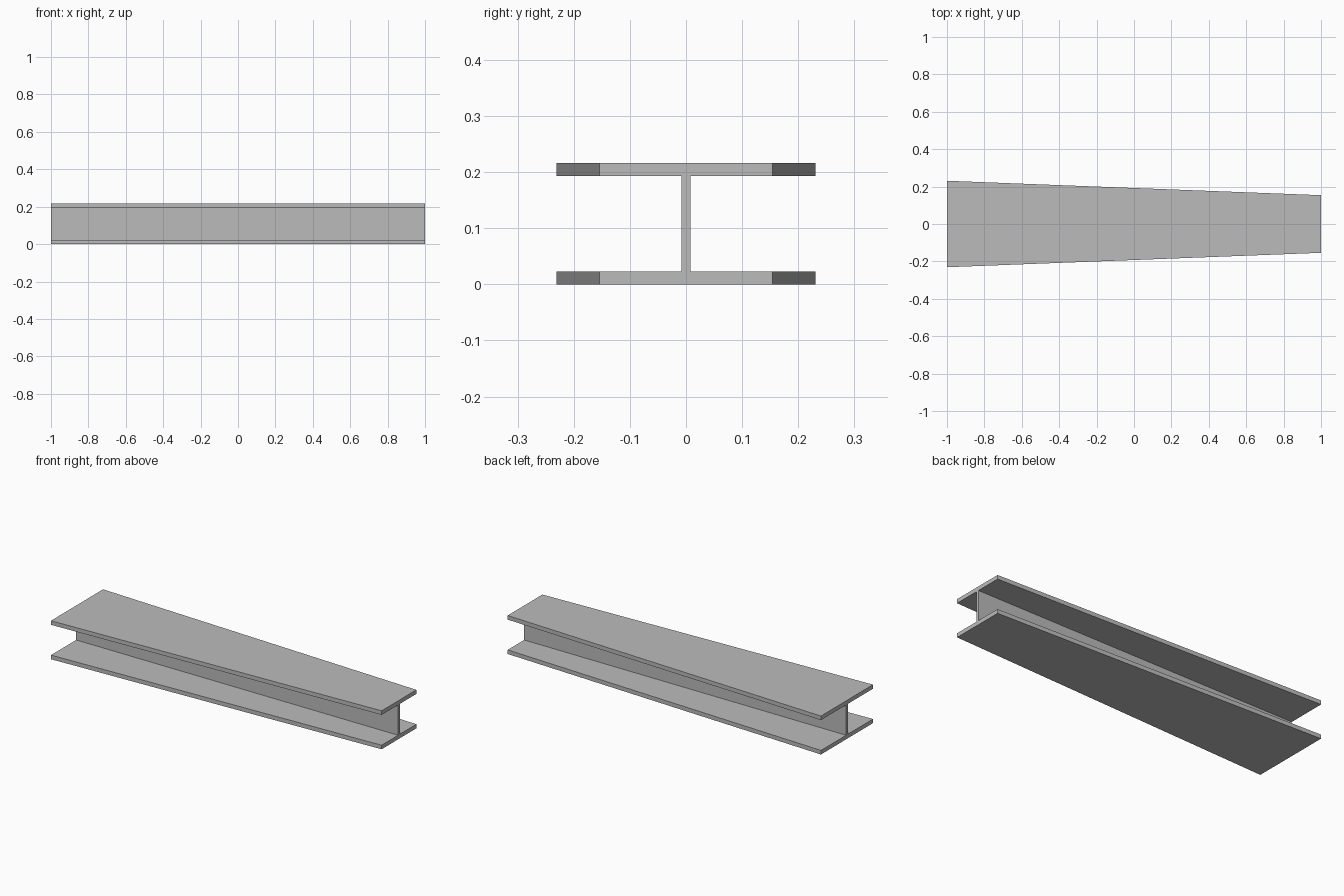
import bpy
import bmesh

cube = bpy.data.objects.get("Cube")
if cube:
    bpy.data.objects.remove(cube, do_unlink=True)

HEIGHT = 0.216
FLANGE = 0.023
WIDE, NARROW, WEB = 0.231, 0.154, 0.008   # half widths

steel = bpy.data.materials.new("steel_grey")
steel.use_nodes = True
colour = (0.5, 0.5, 0.5, 1)
steel.diffuse_color = colour
steel.node_tree.nodes["Principled BSDF"].inputs["Base Color"].default_value = colour


def i_section(bm, x, half):
    """I-shaped outline at one end of the beam."""
    low, high = FLANGE, HEIGHT - FLANGE
    side = [(half, 0), (half, low), (WEB, low),
            (WEB, high), (half, high), (half, HEIGHT)]
    outline = side + [(-y, z) for y, z in reversed(side)]
    return [bm.verts.new((x, y, z)) for y, z in outline]


# Tapered beam: flanges narrow along x, web keeps its thickness
bm = bmesh.new()
start = i_section(bm, -1, WIDE)
end = i_section(bm, 1, NARROW)
count = len(start)
for i in range(count):
    j = (i + 1) % count
    bm.faces.new((start[i], start[j], end[j], end[i]))

# End caps: two flanges and the web
for ring in (start, end):
    for corners in ((0, 1, 2, 9, 10, 11), (2, 3, 8, 9), (3, 4, 5, 6, 7, 8)):
        bm.faces.new([ring[k] for k in corners])
bmesh.ops.recalc_face_normals(bm, faces=bm.faces[:])

mesh = bpy.data.meshes.new("tapered_i_beam")
bm.to_mesh(mesh)
bm.free()
mesh.materials.append(steel)
beam = bpy.data.objects.new("tapered_i_beam", mesh)
bpy.context.collection.objects.link(beam)
